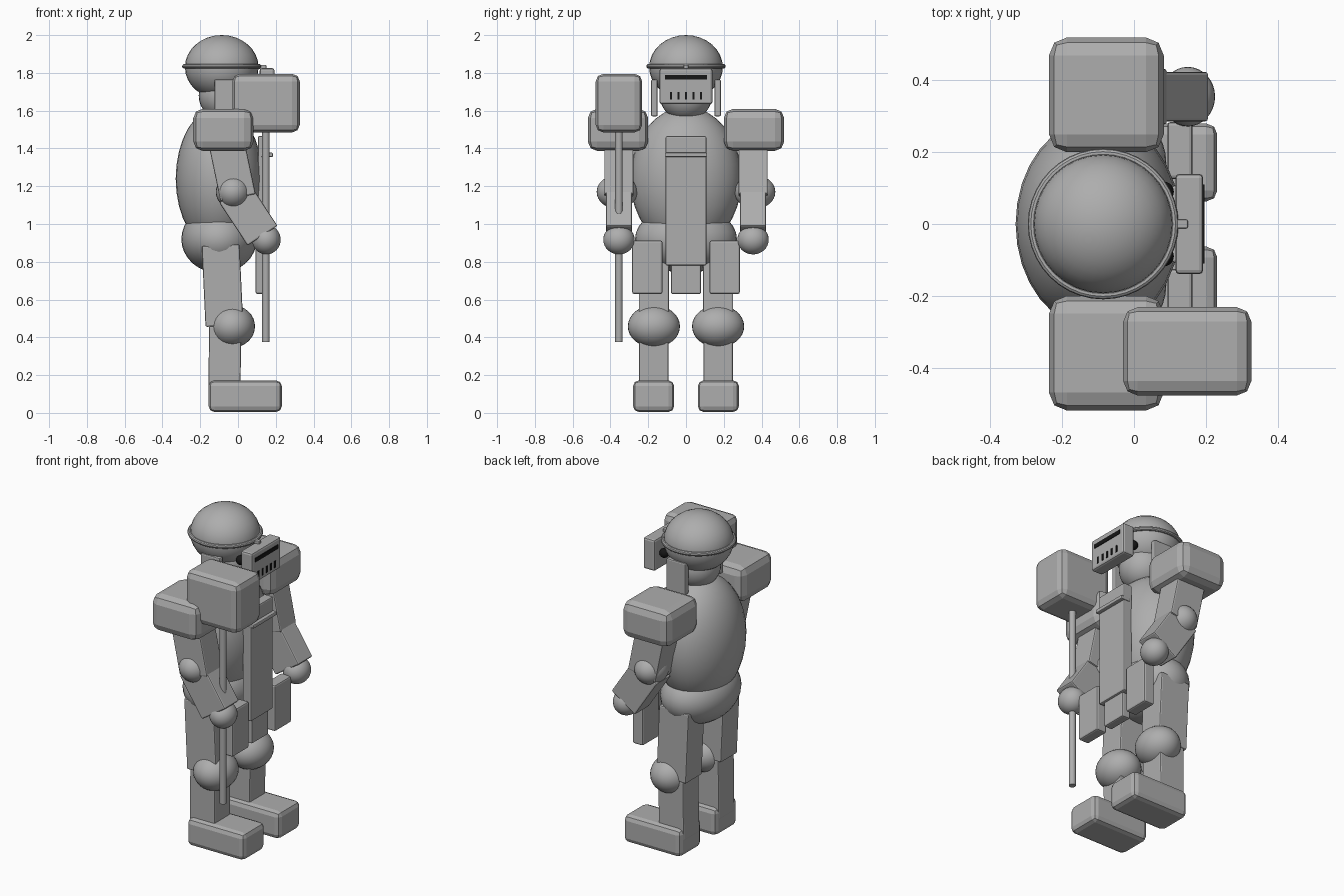
import bpy, math
from mathutils import Vector

if "Cube" in bpy.data.objects:
    bpy.data.objects.remove(bpy.data.objects["Cube"])


def mat(name, v):
    m = bpy.data.materials.new(name)
    m.diffuse_color = (v, v, v, 1)
    m.use_nodes = True
    m.node_tree.nodes["Principled BSDF"].inputs["Base Color"].default_value = m.diffuse_color
    return m


GREY = mat("grey", 0.42)
BLACK = mat("black", 0.008)


def finish(name, m, smooth=True):
    o = bpy.context.object
    o.name = name
    o.data.materials.append(m)
    bpy.ops.object.transform_apply(location=False, rotation=False, scale=True)
    if smooth:
        bpy.ops.object.shade_smooth_by_angle(angle=math.radians(35))
    return o


def box(name, lo, hi, bevel=0.008, segs=2, m=GREY):
    """Box between two corners with softened edges."""
    lo, hi = Vector(lo), Vector(hi)
    bpy.ops.mesh.primitive_cube_add(size=1, location=(lo + hi) / 2)
    bpy.context.object.scale = hi - lo
    o = finish(name, m, False)
    if bevel:
        b = o.modifiers.new("edges", 'BEVEL')
        b.width, b.segments = bevel, segs
    return o


def limb(name, a, b, y, wx, wy):
    """Box running between two (x, z) points in the side plane."""
    (ax, az), (bx, bz) = a, b
    length = math.hypot(bx - ax, bz - az)
    cx, cz = (ax + bx) / 2, (az + bz) / 2
    o = box(name, (cx - wx / 2, y - wy / 2, cz - length / 2),
            (cx + wx / 2, y + wy / 2, cz + length / 2))
    o.rotation_euler.y = math.atan2(ax - bx, az - bz)
    return o


def ball(name, loc, radii, m=GREY):
    bpy.ops.mesh.primitive_uv_sphere_add(segments=32, ring_count=16, radius=1, location=loc)
    bpy.context.object.scale = radii
    return finish(name, m)


# Trunk
ball("torso", (-0.10, 0, 1.24), (0.23, 0.295, 0.38))
ball("pelvis", (-0.10, 0, 0.92), (0.2, 0.27, 0.18))

# Head and helmet
ball("head", (-0.07, 0, 1.68), (0.138, 0.138, 0.135))
ball("helmet", (-0.086, 0, 1.83), (0.195, 0.195, 0.17))
bpy.ops.mesh.primitive_torus_add(location=(-0.086, 0, 1.835), major_radius=0.198,
                                 minor_radius=0.012, major_segments=40, minor_segments=10)
finish("helmet_rim", GREY)
box("helmet_peg", (0.09, -0.012, 1.82), (0.15, 0.012, 1.842), 0.004)

# Face guard with slots
box("face_guard", (0.115, -0.14, 1.635), (0.193, 0.14, 1.825), 0.012)
box("eye_slot", (0.19, -0.11, 1.765), (0.197, 0.11, 1.79), 0, m=BLACK)
for i in range(5):
    y = (i - 2) * 0.04
    box("breath_slot", (0.19, y - 0.006, 1.66), (0.197, y + 0.006, 1.70), 0, m=BLACK)

# Chest apron
box("apron", (0.105, -0.108, 0.78), (0.163, 0.108, 1.465))
box("apron_strap", (0.12, -0.112, 1.355), (0.185, 0.112, 1.378), 0.006)
box("apron_tail", (0.095, -0.08, 0.63), (0.15, 0.08, 0.85))

# Paired parts
for s, side in ((-1, "right"), (1, "left")):
    def pair(name, x, y, z, bevel, segs=2):
        ys = sorted((s * y[0], s * y[1]))
        box(f"{side}_{name}", (x[0], ys[0], z[0]), (x[1], ys[1], z[1]), bevel, segs)

    pair("ear_plate", (-0.125, 0.005), (0.15, 0.185), (1.57, 1.765), 0.008)
    pair("shoulder", (-0.237, 0.083), (0.2, 0.52), (1.387, 1.61), 0.05)
    pair("hip_plate", (0.093, 0.163), (0.125, 0.285), (0.63, 0.912), 0.01)
    pair("foot", (-0.155, 0.232), (0.063, 0.28), (0.005, 0.172), 0.03)
    ball(f"{side}_eye", (0.083, s * 0.09, 1.74), (0.028, 0.028, 0.028), BLACK)

    # Arm
    ya = s * 0.355
    limb(f"{side}_upper_arm", (-0.075, 1.5), (0.0, 1.14), ya, 0.19, 0.155)
    ball(f"{side}_elbow", (-0.025, s * 0.365, 1.17), (0.092, 0.108, 0.09))
    limb(f"{side}_forearm", (-0.02, 1.165), (0.13, 0.938), ya, 0.19, 0.138)
    ball(f"{side}_hand", (0.15, ya, 0.917), (0.076, 0.083, 0.078))

    # Leg
    yl = s * 0.17
    limb(f"{side}_thigh", (-0.092, 0.887), (-0.072, 0.46), yl, 0.2, 0.16)
    ball(f"{side}_knee", (-0.03, yl, 0.458), (0.12, 0.138, 0.112))
    limb(f"{side}_shin", (-0.068, 0.46), (-0.072, 0.1), yl, 0.17, 0.155)

# Hammer
box("hammer_head", (-0.03, -0.478, 1.485), (0.327, -0.232, 1.795), 0.04)
bpy.ops.mesh.primitive_cylinder_add(vertices=12, radius=0.02, depth=1.17,
                                    location=(0.148, -0.355, 0.96))
finish("hammer_handle", GREY)
